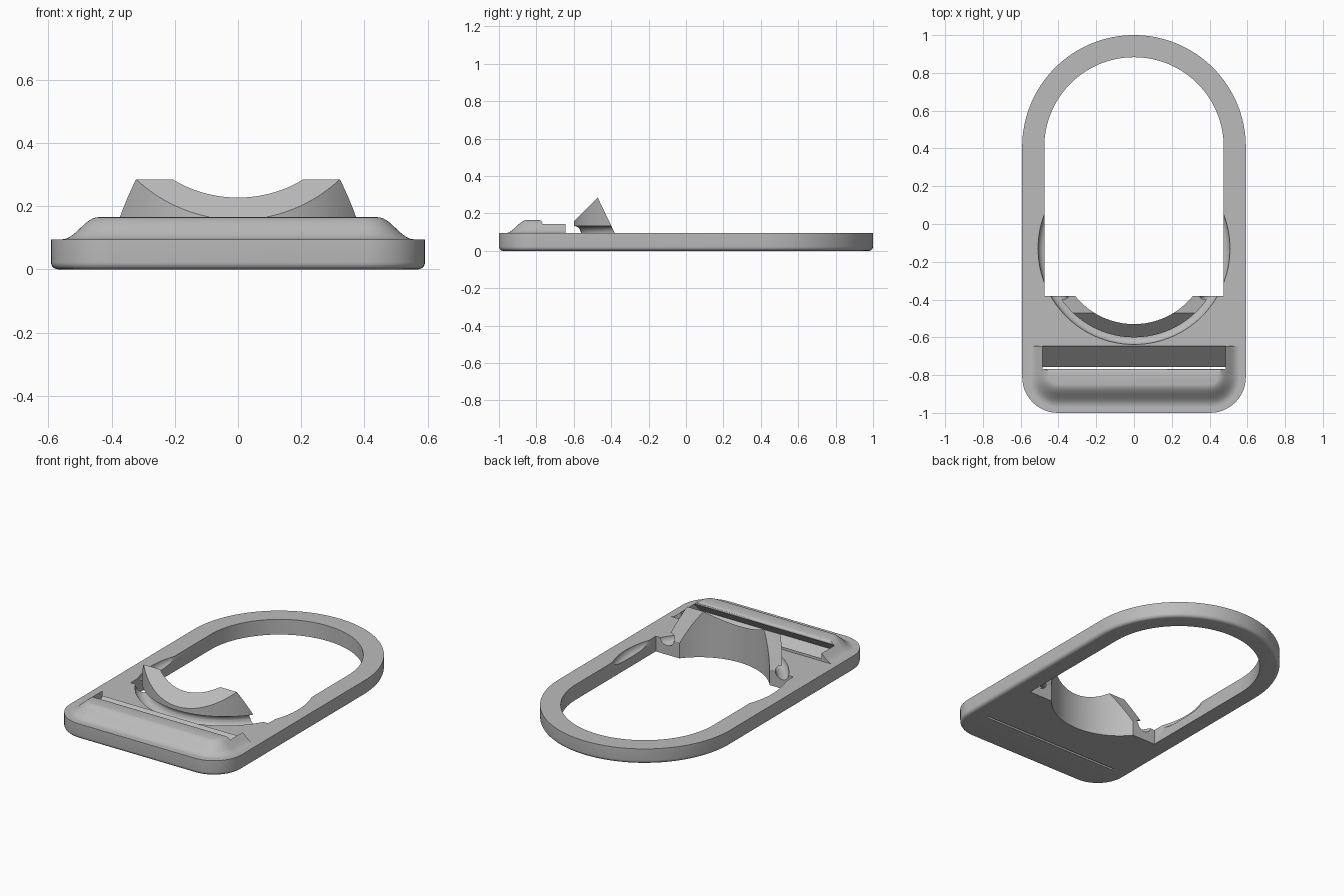
import bpy, bmesh, math

cube = bpy.data.objects.get("Cube")
if cube:
    bpy.data.objects.remove(cube, do_unlink=True)

grey = bpy.data.materials.new("plain_grey")
grey.use_nodes = True
COLOR = (0.5, 0.5, 0.5, 1)
grey.diffuse_color = COLOR
grey.node_tree.nodes["Principled BSDF"].inputs["Base Color"].default_value = COLOR

HALF, TOP, ARC_Y = 0.592, 0.095, 0.408   # plate half width, thickness, rear arc centre
CRADLE_Y = -0.13                         # centre of the cradle curves


def loft(name, rings):
    """Closed solid through matching rings of 3D points."""
    bm = bmesh.new()
    loops = [[bm.verts.new(p) for p in ring] for ring in rings]
    n = len(loops[0])
    for a, b in zip(loops, loops[1:]):
        for i in range(n):
            j = (i + 1) % n
            bm.faces.new((a[i], a[j], b[j], b[i]))
    bm.faces.new(loops[0][::-1])
    bm.faces.new(loops[-1])
    bmesh.ops.recalc_face_normals(bm, faces=bm.faces)
    mesh = bpy.data.meshes.new(name)
    bm.to_mesh(mesh)
    bm.free()
    mesh.materials.append(grey)
    obj = bpy.data.objects.new(name, mesh)
    bpy.context.collection.objects.link(obj)
    return obj


def arc(cx, cy, r, start, end, steps):
    angles = [math.radians(start + (end - start) * i / steps) for i in range(steps + 1)]
    return [(cx + r * math.cos(a), cy + r * math.sin(a)) for a in angles]


def front_corners(d):
    c = HALF - 0.19
    return (arc(-c, -0.81, 0.19 - d, 180, 270, 12)
            + arc(c, -0.81, 0.19 - d, 270, 360, 12))


def at_height(points, z):
    return [(x, y, z) for x, y in points]


def upright(name, points, z0, z1):
    return loft(name, [at_height(points, z0), at_height(points, z1)])


def crosswise(name, profile, half):
    """Side profile (y, z) extruded across x."""
    return loft(name, [[(x, y, z) for y, z in profile] for x in (-half, half)])


def boolean(obj, tool, operation="DIFFERENCE"):
    mod = obj.modifiers.new(tool.name, "BOOLEAN")
    mod.object, mod.operation, mod.solver = tool, operation, "EXACT"
    bpy.ops.object.select_all(action="DESELECT")
    bpy.context.view_layer.objects.active = obj
    obj.select_set(True)
    bpy.ops.object.modifier_apply(modifier=mod.name)


# Base plate with a rounded lower edge
def plate_outline(d):
    return front_corners(d) + arc(0, ARC_Y, HALF - d, 0, 180, 64)


R = 0.022
rings = []
for i in range(6):
    a = math.radians(18 * i)
    rings.append(at_height(plate_outline(R * (1 - math.sin(a))), R * (1 - math.cos(a))))
rings.append(at_height(plate_outline(0), TOP))
plate = loft("base_plate", rings)

# Front lip with side cheeks, rising in a soft S curve
def lip_ring(d, z):
    w = HALF - d
    return at_height(front_corners(d) + [(w, -0.645), (-w, -0.645)], z)


rings = [lip_ring(0.035, 0.08)]
for i in range(13):
    t = i / 12
    rings.append(lip_ring(0.035 + 0.115 * t, TOP + 0.035 * (1 - math.cos(math.pi * t))))
lip = loft("front_lip", rings)

# Cradle wedge: leaning front face and sloping back face
cradle = crosswise("cradle", [(-0.65, 0.07), (-0.381, 0.07), (-0.381, TOP),
                              (-0.472, 0.285), (-0.65, 0.107)], 0.55)

# Cutters
hole = upright("hole_cutter", [(-0.475, -0.38), (0.475, -0.38)]
               + arc(0, ARC_Y, 0.475, 0, 180, 64), -0.1, 0.4)
inner = upright("inner_curve_cutter", arc(0, CRADLE_Y, 0.40, 0, 357, 119), -0.1, 0.4)
outer = upright("outer_curve_cutter", arc(0, CRADLE_Y, 0.47, 0, 357, 119), -0.1, 0.4)
slot = crosswise("slot_cutter", [
    (-0.767, -0.01), (-0.772, -0.01), (-0.772, 0.012), (-0.838, 0.078),
    (-0.768, 0.148), (-0.77, 0.156), (-0.778, 0.163), (-0.79, 0.167),
    (-0.79, 0.3), (-0.62, 0.3), (-0.62, 0.137)], 0.485)
bpy.ops.mesh.primitive_torus_add(location=(0, CRADLE_Y, TOP), major_radius=0.47,
                                 minor_radius=0.038, major_segments=120, minor_segments=24)
groove = bpy.context.object
groove.name = "groove_cutter"
groove.data.materials.append(grey)

# Cut the parts
for tool in (hole, inner, groove, slot):
    boolean(plate, tool)
boolean(lip, slot)
boolean(cradle, outer, "INTERSECT")
boolean(cradle, inner)
boolean(cradle, groove)

for tool in (hole, inner, outer, slot, groove):
    bpy.data.objects.remove(tool, do_unlink=True)

# Smooth shading with crisp edges
for obj in (plate, lip, cradle):
    bpy.ops.object.select_all(action="DESELECT")
    bpy.context.view_layer.objects.active = obj
    obj.select_set(True)
    bpy.ops.object.shade_smooth_by_angle(angle=math.radians(30))
